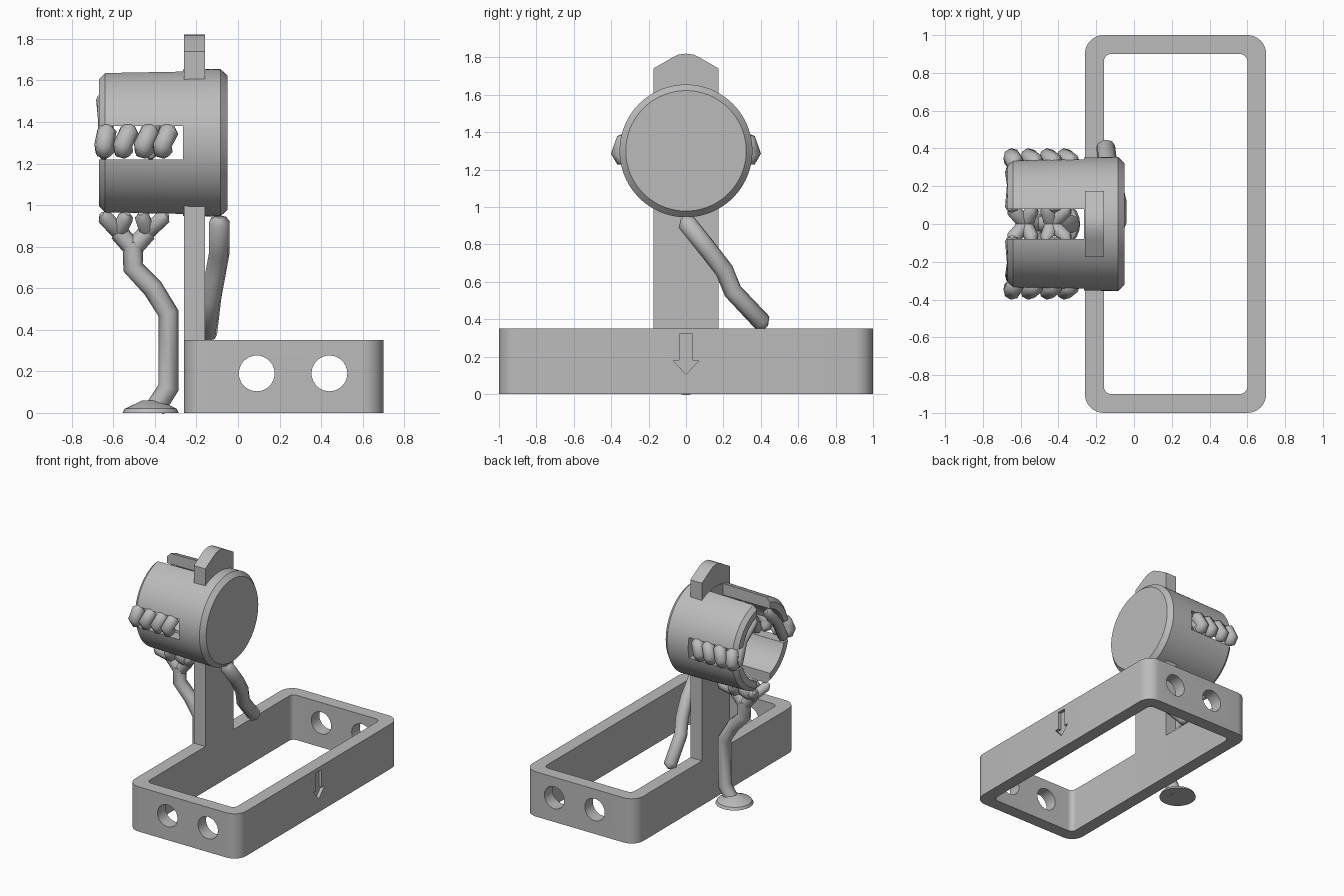
import bpy, bmesh, math
from mathutils import Vector, Matrix

cube = bpy.data.objects.get("Cube")
if cube:
    bpy.data.objects.remove(cube)

grey = bpy.data.materials.new("plain_grey")
grey.use_nodes = True
colour = (0.5, 0.5, 0.5, 1)
grey.diffuse_color = colour
grey.node_tree.nodes["Principled BSDF"].inputs["Base Color"].default_value = colour


def add_object(name, data):
    ob = bpy.data.objects.new(name, data)
    bpy.context.collection.objects.link(ob)
    data.materials.append(grey)
    return ob


def extrude(name, outline, direction):
    """Closed outline of 3D points pushed along a direction."""
    bm = bmesh.new()
    face = bm.faces.new([bm.verts.new(p) for p in outline])
    out = bmesh.ops.extrude_face_region(bm, geom=[face])
    new = [v for v in out["geom"] if isinstance(v, bmesh.types.BMVert)]
    bmesh.ops.translate(bm, verts=new, vec=Vector(direction))
    bmesh.ops.recalc_face_normals(bm, faces=bm.faces)
    me = bpy.data.meshes.new(name)
    bm.to_mesh(me)
    bm.free()
    return add_object(name, me)


def box(name, x, y, z):
    pts = [(x[0], y[0], z[0]), (x[1], y[0], z[0]), (x[1], y[1], z[0]), (x[0], y[1], z[0])]
    return extrude(name, pts, (0, 0, z[1] - z[0]))


def rounded_rect(x0, x1, y1, r, z, steps=8):
    pts = []
    corners = [(x1 - r, y1 - r), (x0 + r, y1 - r), (x0 + r, r - y1), (x1 - r, r - y1)]
    for q, (cx, cy) in enumerate(corners):
        for i in range(steps + 1):
            a = (q + i / steps) * math.pi / 2
            pts.append((cx + r * math.cos(a), cy + r * math.sin(a), z))
    return pts


def lathe_x(name, profile, sides=96):
    """Closed (x, radius) profile spun about the drum axis."""
    bm = bmesh.new()
    verts = [bm.verts.new((x, 0, r)) for x, r in profile]
    edges = [bm.edges.new((a, b)) for a, b in zip(verts, verts[1:])]
    bmesh.ops.spin(bm, geom=verts + edges, cent=(0, 0, 0), axis=(1, 0, 0),
                   angle=math.tau, steps=sides, use_merge=False)
    bmesh.ops.remove_doubles(bm, verts=bm.verts, dist=1e-4)
    bmesh.ops.recalc_face_normals(bm, faces=bm.faces)
    bmesh.ops.translate(bm, verts=bm.verts, vec=Vector((0, 0, DRUM_Z)))
    me = bpy.data.meshes.new(name)
    bm.to_mesh(me)
    bm.free()
    return add_object(name, me)


def smooth(ob, degrees=30):
    bpy.ops.object.select_all(action="DESELECT")
    ob.select_set(True)
    bpy.context.view_layer.objects.active = ob
    bpy.ops.object.shade_smooth_by_angle(angle=math.radians(degrees))


def cut(ob, cutters):
    for c in cutters:
        mod = ob.modifiers.new("cut", "BOOLEAN")
        mod.operation, mod.solver, mod.object = "DIFFERENCE", "EXACT", c
        bpy.context.view_layer.objects.active = ob
        bpy.ops.object.modifier_apply(modifier=mod.name)
        bpy.data.objects.remove(c)
    smooth(ob)


def strut(name, points, radius=0.048, tips=(True, True)):
    """Eight-sided tube, tapered to a blunt point where a tip is wanted."""
    pts = [Vector(p) for p in points]
    path = [(p, radius) for p in pts]
    if tips[0]:
        path.insert(0, (pts[0] + (pts[0] - pts[1]).normalized() * 0.03, 0.012))
    if tips[1]:
        path.append((pts[-1] + (pts[-1] - pts[-2]).normalized() * 0.03, 0.012))
    cu = bpy.data.curves.new(name, "CURVE")
    cu.dimensions = "3D"
    cu.bevel_depth, cu.bevel_resolution, cu.use_fill_caps = 1, 2, True
    sp = cu.splines.new("POLY")
    sp.points.add(len(path) - 1)
    for q, (p, r) in zip(sp.points, path):
        q.co, q.radius = (*p, 1), r
    sp.use_smooth = True
    return add_object(name, cu)


DRUM_Z = 1.30

# Rectangular base frame with end holes and an engraved arrow
frame = extrude("base_frame", rounded_rect(-0.26, 0.70, 1.0, 0.1, 0), (0, 0, 0.35))
cutters = [extrude("frame_opening", rounded_rect(-0.16, 0.60, 0.9, 0.04, -0.1), (0, 0, 0.6))]
for x in (0.09, 0.44):
    ring = [(x + 0.086 * math.cos(i * math.tau / 40), -1.2, 0.19 + 0.086 * math.sin(i * math.tau / 40))
            for i in range(40)]
    cutters.append(extrude("frame_hole", ring, (0, 2.4, 0)))
half = [(0.035, 0.32), (0.035, 0.18), (0.07, 0.18), (0, 0.105)]
arrow = half + [(-y, z) for y, z in reversed(half[:3])]
cutters.append(extrude("arrow_cut", [(0.675, y, z) for y, z in arrow], (0.1, 0, 0)))
cut(frame, cutters)

# Upright post with a crowned top
crown = [(0.175, 1.74), (0.08, 1.795), (0.04, 1.815), (0, 1.82)]
side = [(0.175, 0.3)] + crown
outline = side + [(-y, z) for y, z in reversed(side) if y > 0]
post = extrude("post", [(-0.26, y, z) for y, z in outline], (0.1, 0, 0))
smooth(post, 20)

# Drum: closed disc end, hollow cup end with four slots
drum = lathe_x("drum", [(-0.05, 0), (-0.05, 0.322), (-0.085, 0.355), (-0.64, 0.345),
                        (-0.67, 0.315), (-0.67, 0.265), (-0.265, 0.265), (-0.265, 0)])
slots = [box("side_slot", (-0.8, -0.265), (-0.6, 0.6), (1.22, 1.38)),
         box("upright_slot", (-0.8, -0.265), (-0.08, 0.08), (0.7, 1.9))]
cut(drum, slots)

# Short struts bridging the side slots, and inner ones reaching the upper arms
for s, label in ((-1, "front"), (1, "back")):
    for i, (low, high) in enumerate([(-0.64, -0.63), (-0.55, -0.52), (-0.45, -0.42), (-0.36, -0.33)]):
        strut(f"{label}_slot_strut_{i + 1}",
              [(low, s * 0.33, 1.255), (low - 0.005, s * 0.355, 1.29), (high, s * 0.325, 1.36)], 0.047)
    for i, x in enumerate((-0.645, -0.42)):
        strut(f"{label}_inner_strut_{i + 1}",
              [(x, s * 0.28, 1.25), (x + 0.01, s * 0.21, 1.40), (x, s * 0.09, 1.51)], 0.038)

# Branching support tree under the cup
strut("tree_trunk", [(-0.40, 0, 0.02), (-0.335, 0, 0.12), (-0.335, 0, 0.48), (-0.41, 0, 0.60),
                     (-0.505, 0, 0.70), (-0.505, 0, 0.82)], 0.05, (False, False))
for s, label in ((-1, "outer"), (1, "inner")):
    fork = (-0.505 + s * 0.07, 0, 0.87)
    strut(f"tree_{label}_limb", [(-0.505, 0, 0.79), fork], 0.045, (False, False))
    for x in (s * 0.14, s * 0.04):
        for y in (-0.075, 0.075):
            strut(f"tree_{label}_twig", [fork, (-0.5 + x, y, 0.94)], 0.038, (False, True))

# Flared foot of the tree
bm = bmesh.new()
for z, r1, r2, h in ((0.01, 0.135, 0.125, 0.02), (0.04, 0.125, 0.04, 0.04)):
    bmesh.ops.create_cone(bm, cap_ends=True, segments=24, radius1=r1, radius2=r2, depth=h,
                          matrix=Matrix.Translation((-0.42, 0, z)))
me = bpy.data.meshes.new("tree_foot")
bm.to_mesh(me)
bm.free()
smooth(add_object("tree_foot", me))

# Leaning support under the closed end
strut("leaning_support", [(-0.15, 0.41, 0.38), (-0.13, 0.25, 0.55), (-0.11, 0.205, 0.66),
                          (-0.09, 0.12, 0.77), (-0.09, 0.0, 0.92)], 0.05)
